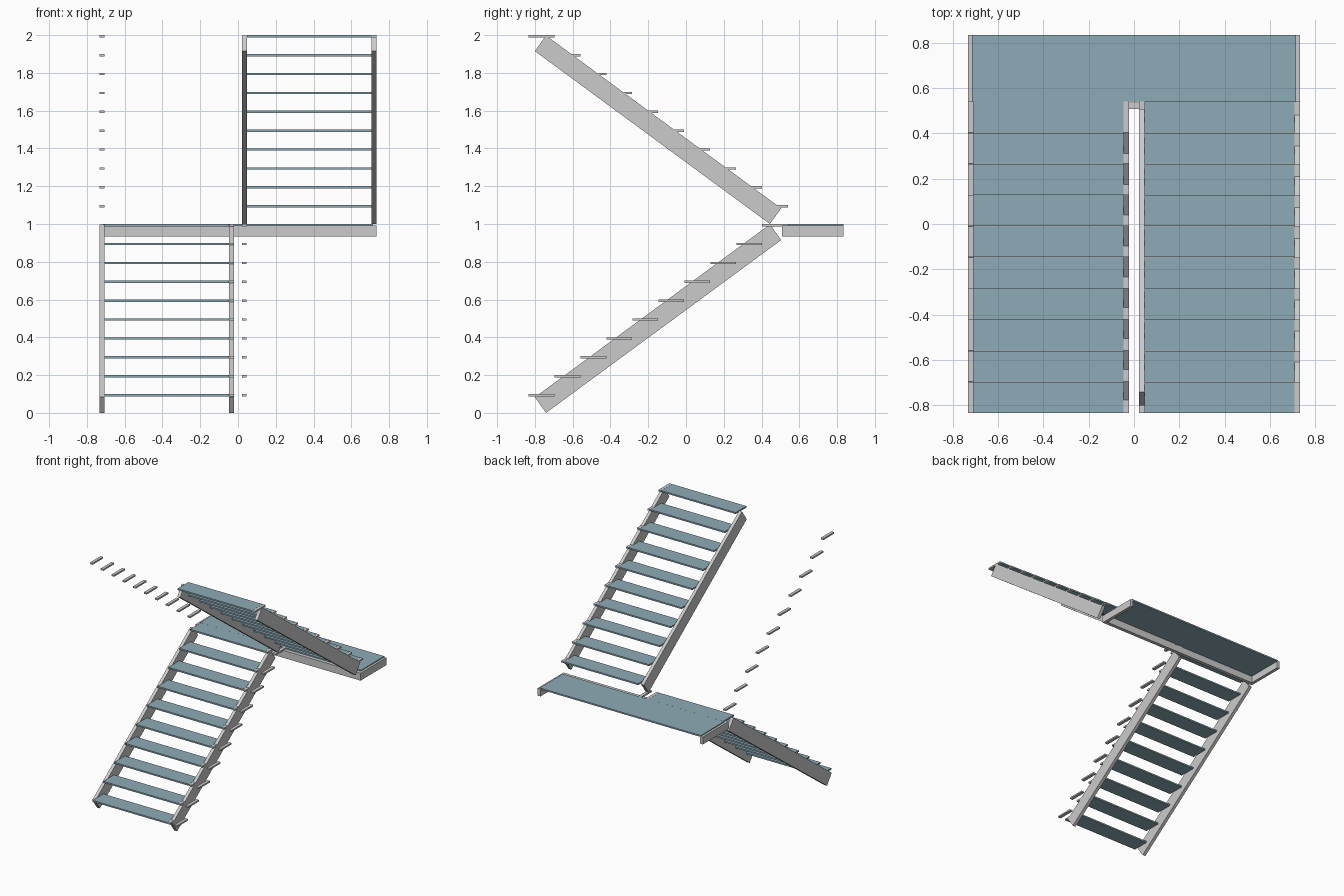
import bpy, bmesh

if "Cube" in bpy.data.objects:
    bpy.data.objects.remove(bpy.data.objects["Cube"])

blue = bpy.data.materials.new("tread_blue")
blue.diffuse_color = (0.27, 0.41, 0.47, 1)
blue.use_nodes = True
blue.node_tree.nodes["Principled BSDF"].inputs["Base Color"].default_value = blue.diffuse_color

PITCH, DEPTH, RISE, THICK = 0.1374, 0.136, 0.1, 0.012
START = -0.833


def prism(name, profile, x0, x1, mat=None, mirror=False):
    """Extrude a (y, z) outline from x0 to x1."""
    bm = bmesh.new()
    face = bm.faces.new([bm.verts.new((x0, y, z)) for y, z in profile])
    out = bmesh.ops.extrude_face_region(bm, geom=[face])
    verts = [g for g in out["geom"] if isinstance(g, bmesh.types.BMVert)]
    bmesh.ops.translate(bm, verts=verts, vec=(x1 - x0, 0, 0))
    bmesh.ops.recalc_face_normals(bm, faces=bm.faces)
    me = bpy.data.meshes.new(name)
    bm.to_mesh(me)
    bm.free()
    ob = bpy.data.objects.new(name, me)
    bpy.context.collection.objects.link(ob)
    if mat:
        me.materials.append(mat)
    if mirror:
        ob.modifiers.new("mirror", "MIRROR")
    return ob


def box(name, x0, x1, y0, y1, z0, z1, mat=None, mirror=False):
    return prism(name, [(y0, z0), (y1, z0), (y1, z1), (y0, z1)], x0, x1, mat, mirror)


# sloped stringers of both flights
lower = [(-0.80, 0.083), (-0.741, 0.0), (0.504, 0.915), (0.444, 0.998)]
upper = [(y, 2.0 - 0.002 - z) if i in (0, 3) else (y, 1.998 - z)
         for i, (y, z) in enumerate(lower)]
for side, a, b in (("outer", 0.707, 0.733), ("inner", 0.021, 0.047)):
    prism("lower_stringer_" + side, lower, -b, -a)
    prism("upper_stringer_" + side, upper, a, b)

# treads, with mirrored end brackets
for i in range(10):
    y = START + PITCH * i
    z = RISE * (i + 1)
    box("lower_tread", -0.707, -0.047, y, y + DEPTH, z - THICK, z, blue)
    box("lower_tread_bracket", 0.021, 0.046, y, y + DEPTH, z - THICK, z, mirror=True)
    y = START + PITCH * (9 - i)
    z += 1.0
    box("upper_tread", 0.047, 0.707, y, y + DEPTH, z - THICK, z, blue)
    box("upper_tread_bracket", 0.708, 0.732, y, y + DEPTH, z - THICK, z, mirror=True)

# landing deck and its three-sided frame
box("landing_deck", -0.715, 0.715, 0.54, 0.833, 0.988, 1.0, blue)
box("landing_front_beam", -0.733, 0.733, 0.507, 0.535, 0.933, 0.993)
box("landing_side_beam", 0.708, 0.733, 0.535, 0.833, 0.933, 0.993, mirror=True)
